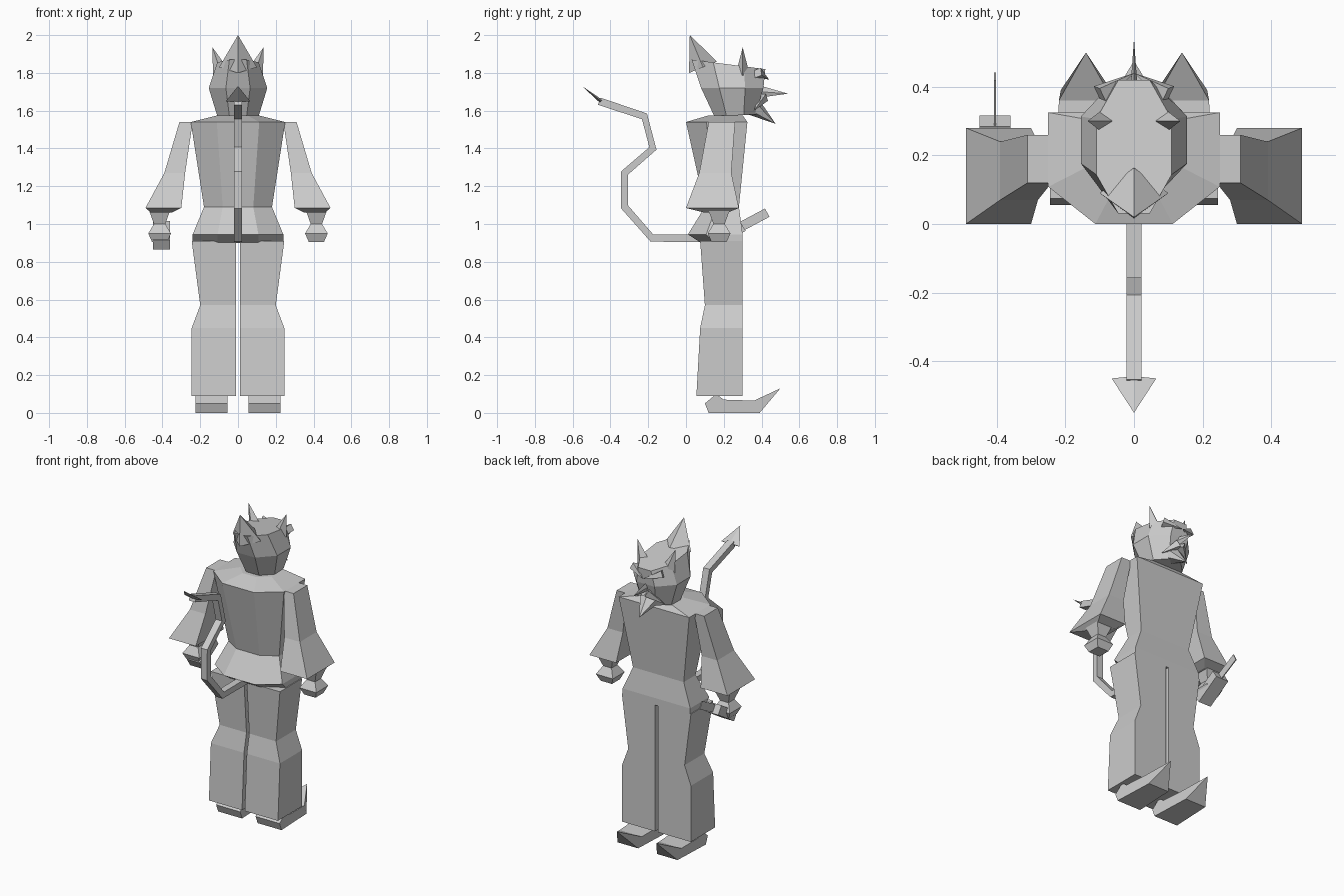
import bpy, bmesh
from math import sin, cos, pi
from mathutils import Vector, Matrix

cube = bpy.data.objects.get("Cube")
if cube:
    bpy.data.objects.remove(cube, do_unlink=True)

grey = bpy.data.materials.new("plain grey")
grey.use_nodes = True
tone = (.6, .6, .6, 1)
grey.diffuse_color = tone
grey.node_tree.nodes["Principled BSDF"].inputs["Base Color"].default_value = tone

SIDES = {"left": 1, "right": -1}


def finish(name, bm):
    """Clean the mesh and turn it into a flat-shaded object."""
    bmesh.ops.remove_doubles(bm, verts=bm.verts, dist=.001)
    bmesh.ops.recalc_face_normals(bm, faces=bm.faces)
    mesh = bpy.data.meshes.new(name)
    bm.to_mesh(mesh)
    bm.free()
    mesh.materials.append(grey)
    obj = bpy.data.objects.new(name, mesh)
    bpy.context.collection.objects.link(obj)


def loft(name, rings, side=1):
    """Skin a list of equal rings and cap both ends."""
    bm = bmesh.new()
    loops = [[bm.verts.new((side * x, y, z)) for x, y, z in ring] for ring in rings]
    for low, high in zip(loops, loops[1:]):
        for i in range(len(low)):
            bm.faces.new((low[i - 1], low[i], high[i], high[i - 1]))
    bm.faces.new(loops[0])
    bm.faces.new(loops[-1])
    finish(name, bm)


def spike(name, base, tip, wide, thick, side=1, sides=4):
    """Faceted cone from base to tip, with its width lying along x."""
    base, tip = (Vector((side * x, y, z)) for x, y, z in (base, tip))
    axis = (tip - base).normalized()
    across = Vector((1, 0, 0))
    across = (across - axis * across.dot(axis)).normalized()
    turn = Matrix((across, axis.cross(across), axis)).transposed().to_4x4()
    size = Matrix.Diagonal((wide, thick, (tip - base).length, 1))
    place = Matrix.Translation((base + tip) / 2) @ turn @ size
    bm = bmesh.new()
    bmesh.ops.create_cone(bm, cap_ends=True, segments=sides, radius1=1,
                          radius2=0, depth=1, matrix=place)
    finish(name, bm)


def sweep(name, path, x, wide, thick):
    """Rectangular bar following a side profile of (y, z) points."""
    points = [Vector(p) for p in path]
    rings = []
    for i, p in enumerate(points):
        ahead = points[min(i + 1, len(points) - 1)]
        along = (ahead - points[max(i - 1, 0)]).normalized()
        off = Vector((-along.y, along.x)) * thick / 2
        top, bottom = p + off, p - off
        left, right = x - wide / 2, x + wide / 2
        rings.append([(left, *top), (right, *top), (right, *bottom), (left, *bottom)])
    loft(name, rings)


def slab(z, inner, outer, back, front):
    return [(inner, back, z), (outer, back, z), (outer, front, z), (inner, front, z)]


def jacket_ring(z, width, back, front):
    """Six corners: narrow spine, flanks set forward, straight chest."""
    spine, flank = width * .45, back + (front - back) / 3
    return [(-spine, back, z), (spine, back, z), (width, flank, z),
            (width, front, z), (-width, front, z), (-width, flank, z)]


def skull_ring(z_back, z_front, width, back, front):
    """Tilted octagon with a flat side towards the face."""
    ring = []
    for i in range(8):
        angle = (i + .5) * pi / 4
        x, y = cos(angle) / cos(pi / 8), sin(angle) / cos(pi / 8)
        blend = (y + 1) / 2
        ring.append((x * width, back + (front - back) * blend,
                     z_back + (z_front - z_back) * blend))
    return ring


def shoe_side(direction):
    """Shoe profile pushed sideways, narrowing to nothing at the toe tip."""
    profile = ((.1, .05), (.12, 0), (.39, 0), (.5, .13), (.36, .065),
               (.2, .07), (.16, .1))
    return [(.14 + direction * .085 * (1 - (y / .5) ** 8), y, z) for y, z in profile]


# Trousers, shoes, sleeves and hands
leg = [slab(z, .01, outer, back, .3) for z, outer, back in
       ((.09, .245, .055), (.45, .245, .075), (.57, .2, .1), (.91, .245, .075))]
sleeve = [slab(1.54, .24, .31, .12, .26), slab(1.27, .28, .39, .07, .24),
          slab(1.085, .3, .49, 0, .28), slab(1.06, .35, .46, .1, .22)]
hand = [slab(z, .415 - half, .415 + half, .175 - half, .175 + half)
        for z, half in ((1.07, .055), (1, .03), (.95, .06), (.905, .04))]
shoe = [shoe_side(-1), shoe_side(1)]
for word, side in SIDES.items():
    for part, rings in dict(leg=leg, shoe=shoe, sleeve=sleeve, hand=hand).items():
        loft(f"{word}_{part}", rings, side)

# Jacket with a flared hem and sloping shoulders
loft("jacket", [jacket_ring(.9, .24, .08, .3), jacket_ring(.945, .24, .01, .3),
                jacket_ring(1.09, .18, .1, .28), jacket_ring(1.54, .25, 0, .325),
                jacket_ring(1.575, .11, .12, .3)])

# Head, crest and beard
loft("skull", [skull_ring(1.57, 1.58, .11, .15, .37),
               skull_ring(1.72, 1.72, .155, .08, .41),
               skull_ring(1.87, 1.82, .11, .03, .42)])
spike("crest", base=(0, .09, 1.83), tip=(0, .02, 2), wide=.1, thick=.08)
spike("nose", base=(0, .4, 1.7), tip=(0, .54, 1.69), wide=.01, thick=.03)
spike("beard", base=(0, .33, 1.64), tip=(0, .475, 1.53), wide=.09, thick=.06, sides=6)

# Horns, frowning brows and moustache
for word, side in SIDES.items():
    spike(word + "_horn", base=(.09, .3, 1.8), tip=(.135, .3, 1.935),
          wide=.045, thick=.035, side=side)
    spike(word + "_brow", base=(.1, .38, 1.8), tip=(0, .44, 1.765),
          wide=.03, thick=.03, side=side)
    spike(word + "_moustache", base=(.01, .41, 1.67), tip=(.1, .36, 1.6),
          wide=.03, thick=.03, side=side)

# Dagger in the right hand
sweep("dagger_handle", [(.14, .89), (.3, .99)], x=-.405, wide=.09, thick=.06)
sweep("dagger_blade", [(.28, .98), (.43, 1.06)], x=-.405, wide=.006, thick=.05)

# Tail with a flat barb
sweep("tail", [(.1, .925), (-.18, .925), (-.325, 1.09), (-.325, 1.27),
               (-.175, 1.4), (-.22, 1.57), (-.46, 1.65)], x=0, wide=.044, thick=.04)
spike("tail_barb", base=(0, -.45, 1.65), tip=(0, -.55, 1.73), wide=.065, thick=.01)
